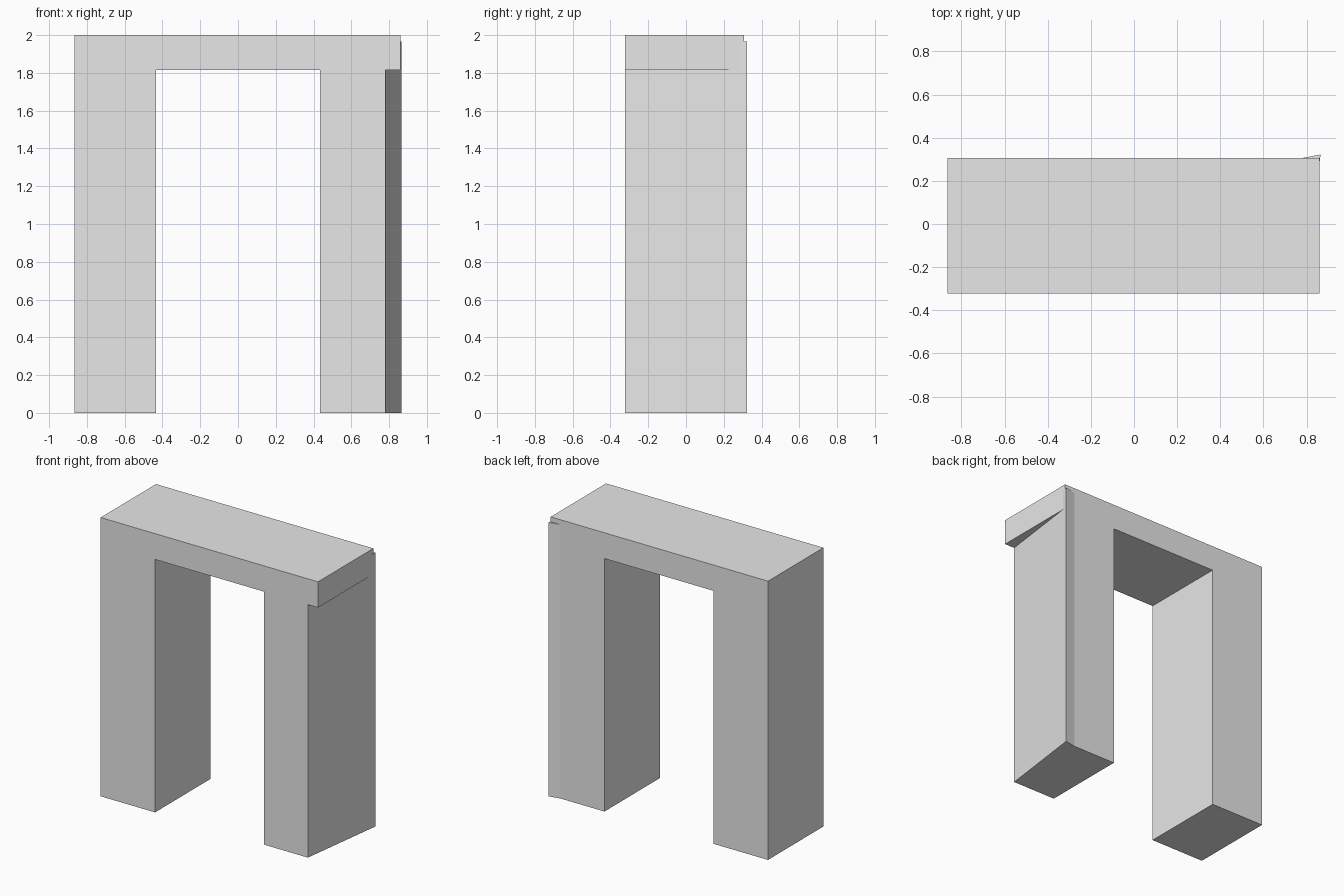
import bpy, bmesh
from mathutils import Vector

cube = bpy.data.objects.get("Cube")
if cube:
    bpy.data.objects.remove(cube, do_unlink=True)

grey = bpy.data.materials.new("light_grey")
grey.use_nodes = True
colour = (0.8, 0.8, 0.8, 1)
grey.diffuse_color = colour
grey.node_tree.nodes["Principled BSDF"].inputs["Base Color"].default_value = colour


def prism(name, outline, sweep):
    """Sweep a flat outline along a vector into a closed solid."""
    bm = bmesh.new()
    face = bm.faces.new([bm.verts.new(p) for p in outline])
    new = bmesh.ops.extrude_face_region(bm, geom=[face], use_keep_orig=True)["geom"]
    verts = [v for v in new if isinstance(v, bmesh.types.BMVert)]
    bmesh.ops.translate(bm, verts=verts, vec=Vector(sweep))
    bmesh.ops.recalc_face_normals(bm, faces=bm.faces)
    mesh = bpy.data.meshes.new(name)
    bm.to_mesh(mesh)
    bm.free()
    mesh.materials.append(grey)
    obj = bpy.data.objects.new(name, mesh)
    bpy.context.collection.objects.link(obj)
    return obj


HALF, END = 0.865, 0.86          # outer corner and lintel end
GAP, BEND = 0.433, 0.78          # opening edge and skewed pillar edge
FRONT, BACK, TIP = -0.322, 0.306, 0.322
SOFFIT, SHOULDER, TOP = 1.815, 1.965, 2.0

# Lintel and straight pillar in one piece
profile = [(-HALF, 0), (-GAP, 0), (-GAP, SOFFIT), (END, SOFFIT), (END, TOP), (-HALF, TOP)]
prism("lintel_and_right_pillar", [(x, FRONT, z) for x, z in profile], (0, BACK - FRONT, 0))

# Skewed pillar, with its outer back corner pulled outwards
plan = [(GAP, FRONT), (BEND, FRONT), (HALF, TIP), (BEND, BACK), (GAP, BACK)]
prism("left_pillar", [(x, y, 0) for x, y in plan], (0, 0, SOFFIT))

# Pillar corner that runs up past the end of the lintel
corner = [(BEND, BACK), (END, BACK), (END, 0.284), (HALF, TIP)]
prism("left_pillar_corner", [(x, y, SOFFIT) for x, y in corner], (0, 0, SHOULDER - SOFFIT))
